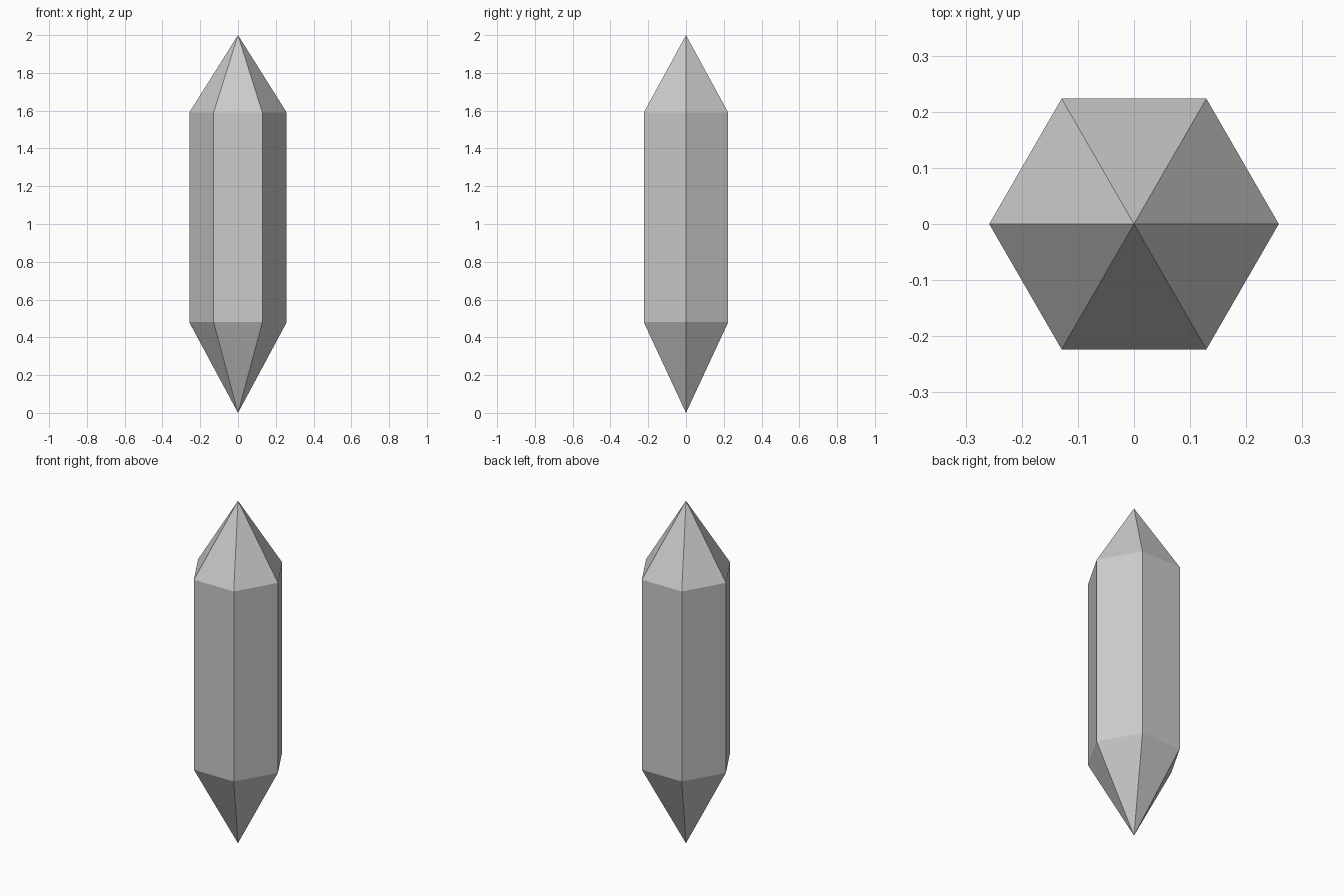
import bpy, bmesh
from math import cos, sin, pi

if "Cube" in bpy.data.objects:
    bpy.data.objects.remove(bpy.data.objects["Cube"])

SIDES, RADIUS = 6, 0.258
LOW, HIGH, TOP = 0.48, 1.59, 2.0

bm = bmesh.new()


def ring(z):
    return [bm.verts.new((RADIUS * cos(2 * pi * i / SIDES),
                          RADIUS * sin(2 * pi * i / SIDES), z))
            for i in range(SIDES)]


# Two hexagonal rings and the pointed ends
lower, upper = ring(LOW), ring(HIGH)
bottom = bm.verts.new((0, 0, 0))
tip = bm.verts.new((0, 0, TOP))

# Bottom point, prism side and top point for each facet column
for i in range(SIDES):
    j = (i + 1) % SIDES
    bm.faces.new((bottom, lower[j], lower[i]))
    bm.faces.new((lower[i], lower[j], upper[j], upper[i]))
    bm.faces.new((upper[i], upper[j], tip))

mesh = bpy.data.meshes.new("crystal")
bm.to_mesh(mesh)
bm.free()
bpy.context.collection.objects.link(bpy.data.objects.new("crystal", mesh))
